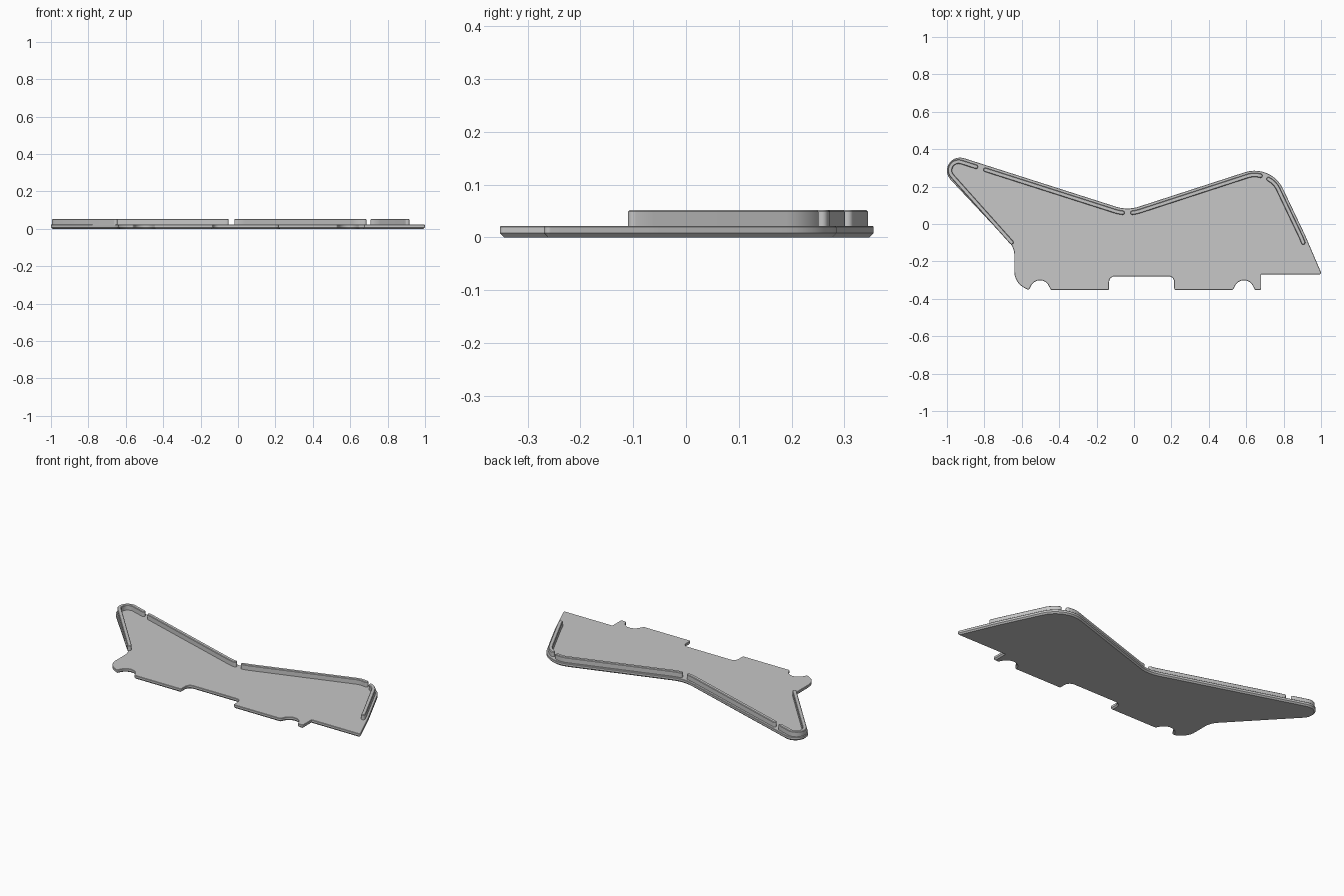
import bpy, bmesh, math
from mathutils import Vector

if "Cube" in bpy.data.objects:
    bpy.data.objects.remove(bpy.data.objects["Cube"])

grey = bpy.data.materials.new("plain grey")
grey.diffuse_color = (0.57, 0.57, 0.57, 1)
grey.use_nodes = True
grey.node_tree.nodes["Principled BSDF"].inputs["Base Color"].default_value = grey.diffuse_color


def fillet(corners, closed, steps=10):
    """Round each (x, y, radius) corner with an arc that fits its shorter side."""
    n, out = len(corners), []
    for i, (x, y, r) in enumerate(corners):
        p = Vector((x, y))
        if r == 0 or (not closed and i in (0, n - 1)):
            out.append(p)
            continue
        a = Vector(corners[i - 1][:2]) - p
        b = Vector(corners[(i + 1) % n][:2]) - p
        half = a.angle(b) / 2
        r = min(r, 0.9 * min(a.length, b.length) * math.tan(half))
        a.normalize()
        b.normalize()
        c = p + (a + b).normalized() * r / math.sin(half)
        s = p + a * r / math.tan(half) - c
        e = p + b * r / math.tan(half) - c
        turn = math.atan2(s.x * e.y - s.y * e.x, s.dot(e))
        for k in range(steps + 1):
            t = turn * k / steps
            out.append(c + Vector((s.x * math.cos(t) - s.y * math.sin(t),
                                   s.x * math.sin(t) + s.y * math.cos(t))))
    return [p for i, p in enumerate(out) if i == 0 or (p - out[i - 1]).length > 1e-4]


def offset(pts, d, closed=True):
    """Move a path to its left by d, with mitred corners."""
    n, out = len(pts), []
    for i, p in enumerate(pts):
        a = p - pts[i - 1] if closed or i else pts[1] - p
        b = pts[(i + 1) % n] - p if closed or i < n - 1 else p - pts[i - 1]
        na = Vector((-a.y, a.x)).normalized()
        nb = Vector((-b.y, b.x)).normalized()
        out.append(p + (na + nb) * d / (1 + na.dot(nb)))
    return out


def solid(name, outline, levels):
    """Stack inset copies of a counterclockwise outline at (height, inset) levels."""
    bm = bmesh.new()
    rings = [[bm.verts.new((p.x, p.y, z)) for p in offset(outline, d)] for z, d in levels]
    n = len(outline)
    for lo, hi in zip(rings, rings[1:]):
        for i in range(n):
            j = (i + 1) % n
            bm.faces.new((lo[i], lo[j], hi[j], hi[i]))
    bm.faces.new(rings[0][::-1])
    bm.faces.new(rings[-1])
    me = bpy.data.meshes.new(name)
    bm.to_mesh(me)
    bm.free()
    me.materials.append(grey)
    ob = bpy.data.objects.new(name, me)
    bpy.context.collection.objects.link(ob)
    bpy.ops.object.select_all(action='DESELECT')
    ob.select_set(True)
    bpy.context.view_layer.objects.active = ob
    bpy.ops.object.shade_smooth_by_angle(angle=math.radians(30))


def notch(cx):
    """Half-round notch in the lower edge, with rounded lips."""
    arc = [(cx + 0.053 * math.cos(math.radians(t)),
            -0.354 + 0.053 * math.sin(math.radians(t)), 0) for t in range(160, 19, -10)]
    return [(cx - 0.06, -0.353, 0.009)] + arc + [(cx + 0.06, -0.353, 0.009)]


# Base plate with chamfered underside
plate = [(-1.166, 0.434, 0.07), (-0.64, -0.126, 0.1), (-0.64, -0.315, 0.1)]
plate += notch(-0.503)
plate += [(-0.133, -0.353, 0.009), (-0.133, -0.28, 0.03),
          (0.215, -0.28, 0.03), (0.215, -0.353, 0.009)]
plate += notch(0.588)
plate += [(0.68, -0.353, 0.009), (0.68, -0.269, 0), (1.0045, -0.269, 0.009),
          (0.915, -0.06, 0.6), (0.733, 0.322, 0.167), (-0.035, 0.073, 0.2)]
solid("base_plate", fillet(plate, True), [(0, 0.008), (0.008, 0), (0.02, 0), (0.022, 0.002)])

# Raised rim walls, centre lines with rounded ends
HALF = 0.011
walls = {
    "left_rim": [(-0.655, -0.098, 0), (-1.085, 0.383, 0.046), (-0.845, 0.306, 0)],
    "upper_left_rim": [(-0.795, 0.290, 0), (-0.09, 0.065, 0.2), (-0.061, 0.060, 0)],
    "upper_right_rim": [(-0.009, 0.060, 0), (0.02, 0.065, 0.2),
                        (0.640, 0.267, 0.12), (0.676, 0.258, 0)],
    "right_rim": [(0.719, 0.240, 0), (0.755, 0.2196, 0.12), (0.893, -0.07, 0.2),
                  (0.905, -0.099, 0)],
}


def cap(end, before):
    """Half circle around a path end, from its right side to its left."""
    a = math.atan2(end.y - before.y, end.x - before.x) - math.pi / 2
    return [end + HALF * Vector((math.cos(a + math.pi * k / 8), math.sin(a + math.pi * k / 8)))
            for k in range(9)]


for name, corners in walls.items():
    path = fillet(corners, False)
    right = offset(path, -HALF, False)[1:-1]
    left = offset(path, HALF, False)[1:-1]
    ring = right + cap(path[-1], path[-2]) + left[::-1] + cap(path[0], path[1])
    solid(name, ring, [(0.02, 0), (0.049, 0), (0.052, 0.003)])
